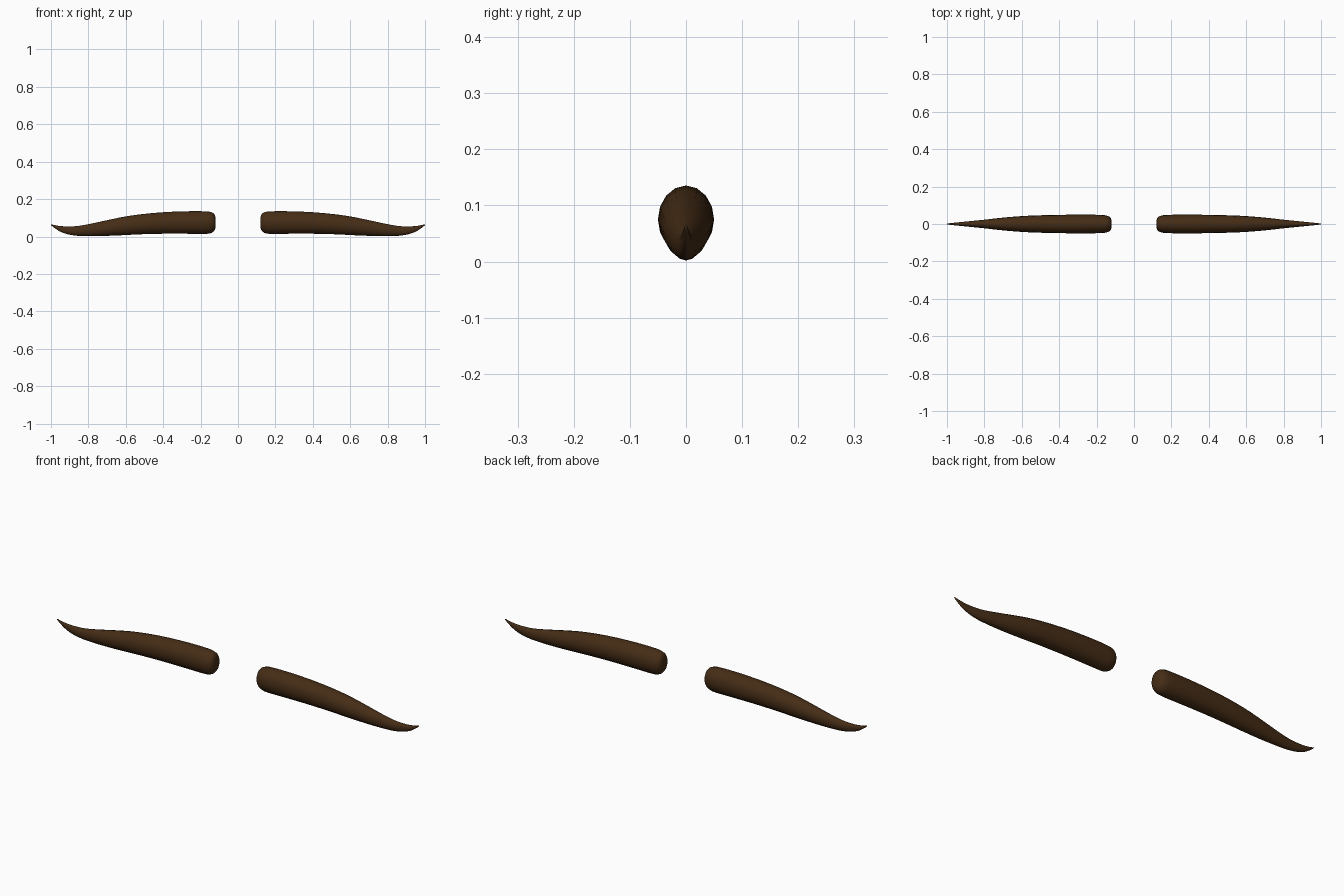
import bpy, bmesh, math

if "Cube" in bpy.data.objects:
    bpy.data.objects.remove(bpy.data.objects["Cube"])

SIDES = 16
# Stations along one half: x, bottom z, top z, half depth in y
STATIONS = [
    (0.120, 0.052, 0.100, 0.018),
    (0.124, 0.036, 0.116, 0.031),
    (0.134, 0.024, 0.126, 0.040),
    (0.150, 0.017, 0.132, 0.046),
    (0.180, 0.014, 0.135, 0.049),
    (0.28, 0.015, 0.135, 0.050),
    (0.40, 0.015, 0.130, 0.049),
    (0.52, 0.012, 0.119, 0.046),
    (0.62, 0.007, 0.104, 0.041),
    (0.72, 0.003, 0.083, 0.032),
    (0.80, 0.002, 0.066, 0.023),
    (0.86, 0.004, 0.056, 0.017),
    (0.91, 0.012, 0.054, 0.012),
    (0.95, 0.026, 0.056, 0.008),
    (0.98, 0.045, 0.061, 0.005),
    (1.00, 0.061, 0.066, 0.002),
]


def catmull(a, b, c, d, t):
    return tuple(0.5 * (2*q + (r-p)*t + (2*p-5*q+4*r-s)*t*t + (3*q-p-3*r+s)*t**3)
                 for p, q, r, s in zip(a, b, c, d))


def smooth_stations(steps=2):
    s = [STATIONS[0]] + STATIONS + [STATIONS[-1]]
    out = [catmull(*s[i:i+4], k/steps) for i in range(len(s)-3) for k in range(steps)]
    return out + [STATIONS[-1]]


def whisker(name, side, mat):
    # Loft oval rings along the half, then cap both ends
    bm = bmesh.new()
    rings = []
    for x, lo, hi, w in smooth_stations():
        ring = []
        for k in range(SIDES):
            a = 2*math.pi*k/SIDES
            ring.append(bm.verts.new((side*x, w*math.cos(a),
                                      (lo+hi)/2 + (hi-lo)/2*math.sin(a))))
        rings.append(ring)
    for r0, r1 in zip(rings, rings[1:]):
        for k in range(SIDES):
            n = (k+1) % SIDES
            bm.faces.new((r0[k], r0[n], r1[n], r1[k]))
    bm.faces.new(rings[0])
    bm.faces.new(rings[-1])
    bmesh.ops.recalc_face_normals(bm, faces=bm.faces)
    for f in bm.faces:
        f.smooth = True
    mesh = bpy.data.meshes.new(name)
    bm.to_mesh(mesh)
    bm.free()
    mesh.materials.append(mat)
    obj = bpy.data.objects.new(name, mesh)
    bpy.context.collection.objects.link(obj)


# Dark brown hair
hair = bpy.data.materials.new("dark_brown_hair")
hair.diffuse_color = (0.06, 0.026, 0.008, 1)
hair.use_nodes = True
hair.node_tree.nodes["Principled BSDF"].inputs["Base Color"].default_value = hair.diffuse_color

whisker("moustache_right", 1, hair)
whisker("moustache_left", -1, hair)
